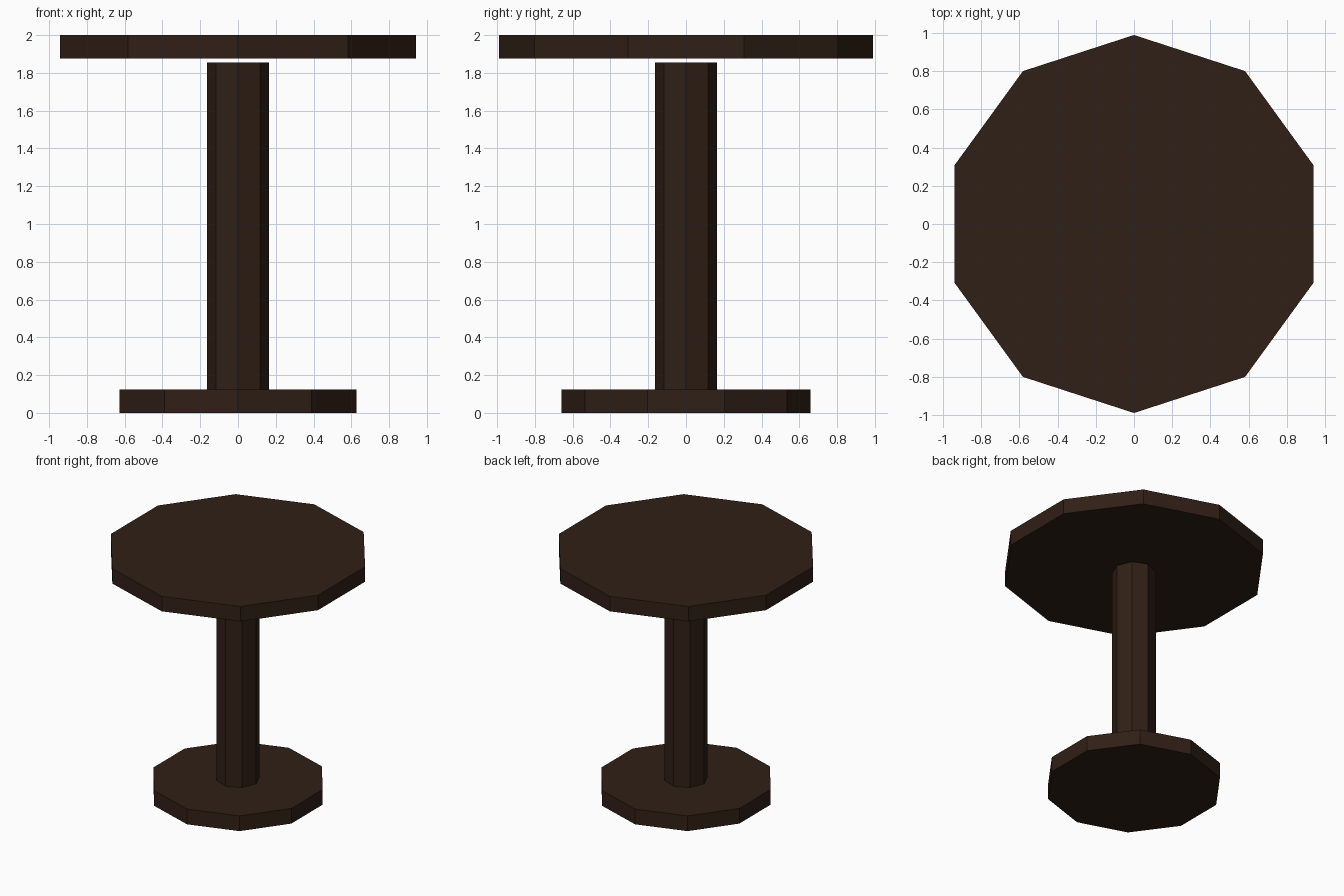
import bpy

if "Cube" in bpy.data.objects:
    bpy.data.objects.remove(bpy.data.objects["Cube"])

wood = bpy.data.materials.new("dark_wood")
wood.diffuse_color = (0.03, 0.014, 0.008, 1)
wood.use_nodes = True
wood.node_tree.nodes["Principled BSDF"].inputs["Base Color"].default_value = wood.diffuse_color


def prism(name, sides, radius, z0, z1):
    bpy.ops.mesh.primitive_cylinder_add(vertices=sides, radius=radius, depth=z1 - z0,
                                        location=(0, 0, (z0 + z1) / 2))
    obj = bpy.context.object
    obj.name = name
    obj.data.materials.append(wood)
    return obj


# Ten-sided foot, eight-sided post, ten-sided top (small gap under the top)
prism("base", 10, 0.66, 0.0, 0.125)
prism("post", 8, 0.164, 0.12, 1.856)
prism("table_top", 10, 0.99, 1.877, 2.0)
